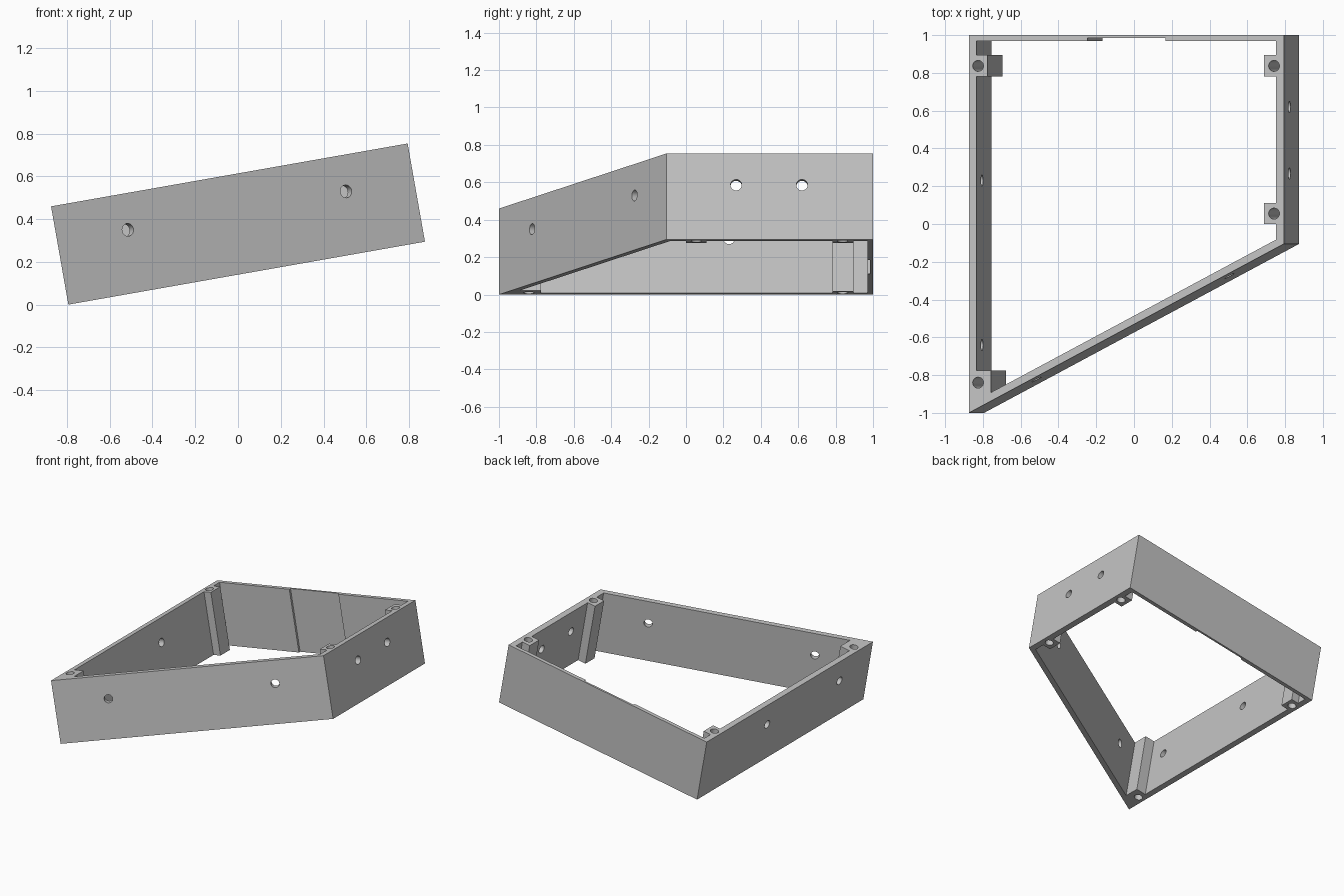
import bpy, bmesh, math
from mathutils import Matrix, Vector

if "Cube" in bpy.data.objects:
    bpy.data.objects.remove(bpy.data.objects["Cube"])

TILT = math.radians(10)
W, H = 1.694, 0.4666          # frame width and height before tilting
# Tilt the whole frame about y, resting on its lower left edge
PLACE = Matrix.Translation((-0.7936, 0, 0)) @ Matrix.Rotation(-TILT, 4, 'Y')

grey = bpy.data.materials.new("grey plastic")
grey.diffuse_color = (0.55, 0.55, 0.55, 1)
grey.use_nodes = True
grey.node_tree.nodes["Principled BSDF"].inputs["Base Color"].default_value = grey.diffuse_color


def add_object(name, bm):
    bmesh.ops.recalc_face_normals(bm, faces=bm.faces)
    mesh = bpy.data.meshes.new(name)
    bm.to_mesh(mesh)
    bm.free()
    mesh.materials.append(grey)
    ob = bpy.data.objects.new(name, mesh)
    ob.matrix_world = PLACE
    bpy.context.collection.objects.link(ob)
    return ob


def prism(name, profile, z0, z1):
    bm = bmesh.new()
    face = bm.faces.new([bm.verts.new((x, y, z0)) for x, y in profile])
    up = bmesh.ops.extrude_face_region(bm, geom=[face])
    verts = [v for v in up["geom"] if isinstance(v, bmesh.types.BMVert)]
    bmesh.ops.translate(bm, verts=verts, vec=(0, 0, z1 - z0))
    return add_object(name, bm)


def cylinder(name, centre, axis, radius, length):
    bm = bmesh.new()
    turn = Vector(axis).to_track_quat('Z', 'Y').to_matrix().to_4x4()
    bmesh.ops.create_cone(bm, cap_ends=True, segments=32, radius1=radius,
                          radius2=radius, depth=length,
                          matrix=Matrix.Translation(centre) @ turn)
    return add_object(name, bm)


def cut(target, cutter):
    cutter.hide_render = True
    bpy.context.view_layer.objects.active = target
    mod = target.modifiers.new("cut", 'BOOLEAN')
    mod.operation, mod.solver, mod.object = 'DIFFERENCE', 'EXACT', cutter
    bpy.ops.object.modifier_apply(modifier=mod.name)
    bpy.data.objects.remove(cutter)


# Four-sided outer wall with a slanted front
FRONT_RIGHT = -0.105
frame = prism("frame", [(0, -1), (W, FRONT_RIGHT), (W, 1), (0, 1)], 0, H)

# Opening, leaving four corner screw posts and a shallow recess in the back wall
L, R, B = 0.041, W - 0.043, 0.97
PL, PR = 0.1, W - 0.106
opening = [(0.119, -0.892), (R, -0.083),
           (R, 0), (PR, 0), (PR, 0.11), (R, 0.11),
           (R, 0.782), (PR, 0.782), (PR, 0.895), (R, 0.895), (R, B),
           (1.057, B), (1.057, 0.985), (0.637, 0.985), (0.637, B),
           (L, B), (L, 0.895), (PL, 0.895), (PL, 0.782), (L, 0.782),
           (L, -0.775), (0.119, -0.775)]
cut(frame, prism("opening_cutter", opening, -0.1, H + 0.1))

# Screw holes down through the posts
for x, y in [(0.05, 0.837), (0.05, -0.84), (1.641, 0.837), (1.641, 0.055)]:
    cut(frame, cylinder("screw_cutter", (x, y, H / 2), (0, 0, 1), 0.029, 1))

# Round holes through the left, right and slanted front walls
HOLE_Z, HOLE_R = 0.296, 0.03
slope = (FRONT_RIGHT + 1) / W
holes = [((0, y), (1, 0, 0)) for y in (0.23, -0.64)]
holes += [((W, y), (1, 0, 0)) for y in (0.62, 0.268)]
holes += [((x, -1 + slope * x), (-slope, 1, 0)) for x in (0.335, 1.371)]
for (x, y), axis in holes:
    cut(frame, cylinder("wall_hole_cutter", (x, y, HOLE_Z), axis, HOLE_R, 0.2))

# Smooth only the hole walls
frame.select_set(True)
bpy.context.view_layer.objects.active = frame
bpy.ops.object.shade_smooth_by_angle(angle=math.radians(25))
